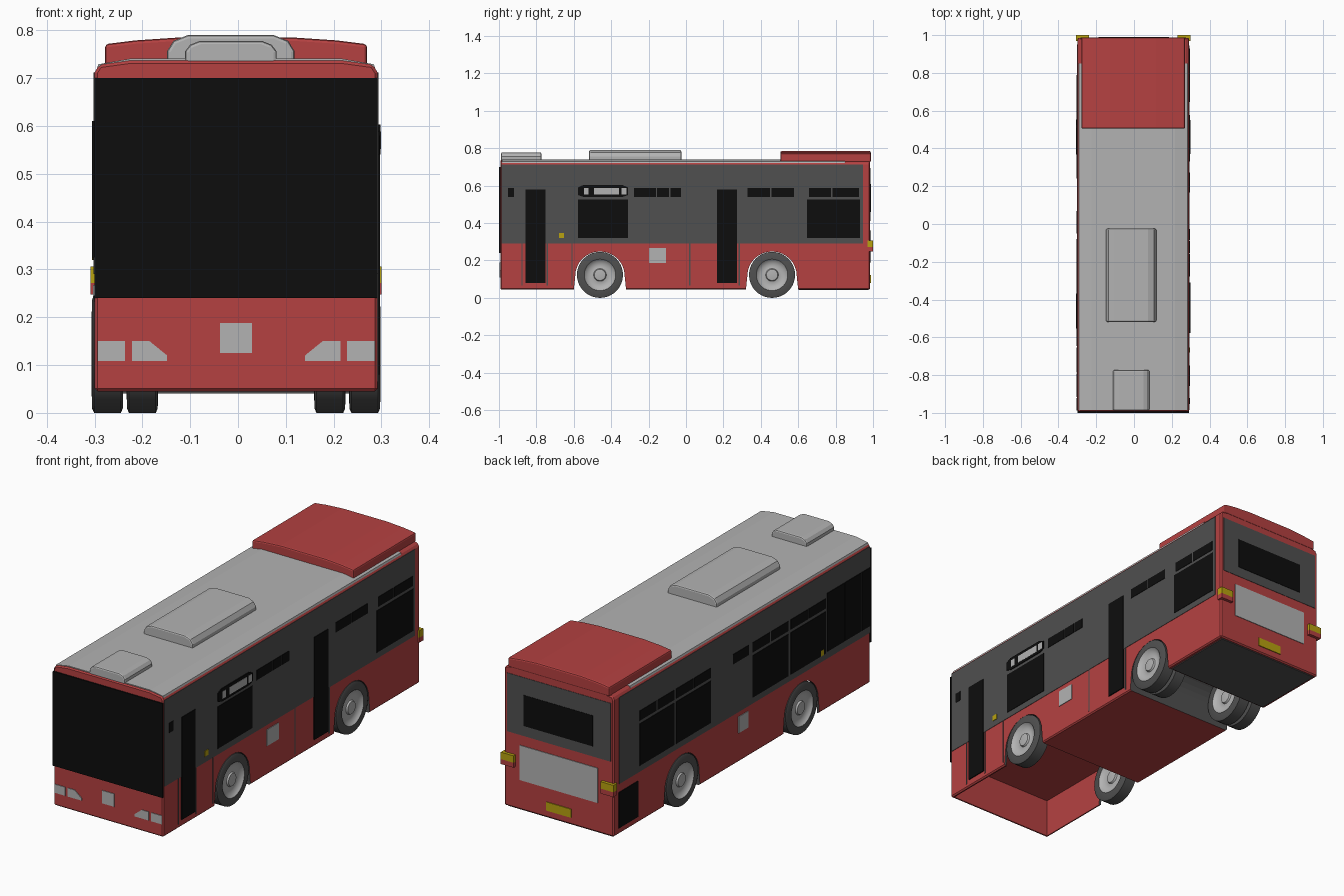
import bpy
import bmesh
from math import cos, sin, pi, radians
from mathutils import Matrix

if "Cube" in bpy.data.objects:
    bpy.data.objects.remove(bpy.data.objects["Cube"], do_unlink=True)

CENTRE = -0.004      # the body sits a touch off the middle
SIDE = 0.296         # half width of the body shell
FRONT, REAR = -0.993, 0.985


def material(name, *rgb):
    mat = bpy.data.materials.new(name)
    mat.use_nodes = True
    colour = (*rgb, 1)
    mat.diffuse_color = colour
    shader = mat.node_tree.nodes["Principled BSDF"]
    shader.inputs["Base Color"].default_value = colour
    shader.inputs["Roughness"].default_value = 0.6
    return mat


red = material("red paint", 0.46, 0.053, 0.053)
light = material("light grey", 0.45, 0.45, 0.45)
dark = material("dark grey", 0.08, 0.08, 0.08)
black = material("black glass", 0.004, 0.004, 0.004)
yellow = material("yellow", 0.48, 0.36, 0.005)


def make(name, bm, *mats, smooth=None):
    """Turn a bmesh into a named object."""
    bmesh.ops.recalc_face_normals(bm, faces=bm.faces)
    mesh = bpy.data.meshes.new(name)
    bm.to_mesh(mesh)
    bm.free()
    for mat in mats:
        mesh.materials.append(mat)
    if smooth:
        mesh.shade_smooth()
        mesh.set_sharp_from_angle(angle=radians(smooth))
    obj = bpy.data.objects.new(name, mesh)
    obj.location.x = CENTRE
    bpy.context.collection.objects.link(obj)
    return obj


def add_prism(bm, pts, lo, hi, axis, index=0):
    """Extrude a profile along x (points are y, z) or y (points are x, z)."""
    def place(p, d):
        return (d, p[0], p[1]) if axis == "x" else (p[0], d, p[1])
    a = [bm.verts.new(place(p, lo)) for p in pts]
    b = [bm.verts.new(place(p, hi)) for p in pts]
    faces = [bm.faces.new(a), bm.faces.new(b[::-1])]
    for i in range(len(pts)):
        j = (i + 1) % len(pts)
        faces.append(bm.faces.new((a[i], b[i], b[j], a[j])))
    for f in faces:
        f.material_index = index


def prism(name, pts, lo, hi, axis, *mats, index=0):
    bm = bmesh.new()
    add_prism(bm, pts, lo, hi, axis, index)
    return make(name, bm, *mats)


def rect(a, b, low, high):
    return [(a, low), (b, low), (b, high), (a, high)]


def plates(name, mat, rects, lo, hi, axis):
    """Several rectangular plates in one object."""
    bm = bmesh.new()
    for r in rects:
        add_prism(bm, rect(*r), lo, hi, axis)
    return make(name, bm, mat)


def side_plates(name, mat, rects, side, out):
    return plates(name, mat, rects, side * (SIDE - 0.002), side * (SIDE + out), "x")


def mirrored(half):
    """Close a right-hand half profile with its left-hand copy."""
    return half + [(-x, z) for x, z in reversed(half)]


def bevel(obj, width, segments=1):
    mod = obj.modifiers.new("bevel", "BEVEL")
    mod.width, mod.segments = width, segments
    mod.limit_method, mod.angle_limit = "ANGLE", radians(40)
    return obj


# Body shell with wheel tunnels and a hollow nose
shell = mirrored([(SIDE, 0.045), (SIDE, 0.712), (0.286, 0.728), (0.22, 0.737)])
body = bevel(prism("body", shell, FRONT, REAR, "y", red, dark), 0.006)
cutters = []
for axle in (-0.46, 0.46):
    arch = [(axle + 0.138, 0), (axle + 0.138, 0.06)]
    arch += [(axle + 0.132 * cos(t * pi / 16), 0.118 + 0.13 * sin(t * pi / 16))
             for t in range(17)]
    arch += [(axle - 0.138, 0.06), (axle - 0.138, 0)]
    cutters.append(prism("arch_cutter", arch, -0.4, 0.4, "x", red, dark, index=1))
cutters.append(prism("nose_cutter", rect(-0.98, -0.5, 0, 0.235),
                     -0.284, 0.284, "x", red, dark))
for cutter in cutters:
    cutter.hide_render = True
    mod = body.modifiers.new("cut", "BOOLEAN")
    mod.object, mod.operation, mod.solver = cutter, "DIFFERENCE", "EXACT"
bpy.context.view_layer.update()
graph = bpy.context.evaluated_depsgraph_get()
carved = bpy.data.meshes.new_from_object(body.evaluated_get(graph))
body.modifiers.clear()
body.data = carved
for cutter in cutters:
    bpy.data.objects.remove(cutter, do_unlink=True)

plates("rear_underbody", dark, [(-0.28, 0.28, 0.041, 0.047)], 0.605, 0.975, "y")

# Roof skin and the three roof units
roof = mirrored([(0.291, 0.72), (0.288, 0.729), (0.22, 0.741)])
prism("roof_skin", roof, -0.985, 0.85, "y", light)


def roof_unit(name, mat, half, lo, hi, shift=0):
    obj = bevel(prism(name, mirrored(half), lo, hi, "y", mat), 0.007, 2)
    obj.location.x += shift


roof_unit("rear_roof_unit", red,
          [(0.274, 0.725), (0.274, 0.771), (0.21, 0.779), (0.12, 0.785)], 0.505, 0.988)
roof_unit("middle_roof_unit", light,
          [(0.133, 0.73), (0.133, 0.757), (0.12, 0.778), (0.09, 0.79)],
          -0.518, -0.025, -0.011)
roof_unit("front_roof_unit", light,
          [(0.096, 0.73), (0.096, 0.756), (0.085, 0.77), (0.065, 0.778)],
          -0.988, -0.773, -0.011)

# Dark window bands on both sides and the back
for name, s in (("left", 1), ("right", -1)):
    side_plates(name + "_band", dark, [(-0.986, 0.945, 0.29, 0.712)], s, 0.002)
    side_plates(name + "_badge_plate", light,
                [(-0.198, -0.107, 0.187, 0.267) if s > 0
                 else (-0.05, 0.026, 0.187, 0.267)], s, 0.003)
    side_plates(name + "_marker", yellow,
                [(-0.68, -0.653, 0.32, 0.347) if s > 0
                 else (-0.63, -0.605, 0.32, 0.347)], s, 0.005)

PANE, VENT = (0.32, 0.525), (0.54, 0.588)

# Left side: doors, windows, vents, destination sign, panel seams
side_plates("left_doors", black, [(-0.857, -0.75, 0.08, 0.58),
                                  (0.166, 0.273, 0.08, 0.58)], 1, 0.005)
side_plates("left_windows", black, [(-0.578, -0.31, *PANE), (0.647, 0.93, *PANE)], 1, 0.004)
vents = [(-0.952, -0.92), (-0.278, -0.16), (-0.154, -0.09), (-0.084, -0.027),
         (0.33, 0.45), (0.456, 0.578), (0.658, 0.776), (0.784, 0.925)]
side_plates("left_vents", black, [(*v, *VENT) for v in vents], 1, 0.004)
side_plates("left_seams", dark,
            [(y - 0.003, y + 0.003, 0.065, 0.29) for y in (-0.877, -0.742, -0.61, 0.02, 0.285)],
            1, 0.002)
sign = [(-0.578, 0.55), (-0.55, 0.54), (-0.338, 0.54), (-0.31, 0.55),
        (-0.31, 0.59), (-0.338, 0.603), (-0.55, 0.603), (-0.578, 0.59)]
prism("sign_frame", sign, SIDE, SIDE + 0.006, "x", black)
side_plates("sign_display", light, [(-0.545, -0.52, 0.552, 0.588), (-0.492, -0.358, 0.552, 0.588),
                                    (-0.345, -0.318, 0.552, 0.588)], 1, 0.007)

# Right side: paired windows with vents above, cab glass, engine grille
bays = [(0.523, 0.79), (0.24, 0.508), (-0.357, -0.08), (-0.647, -0.375)]
side_plates("right_windows", black, [(*b, *PANE) for b in bays], -1, 0.004)
vents = [(-0.05, 0.07)]
for a, b in bays:
    mid = (a + b) / 2
    vents += [(a, mid - 0.004), (mid + 0.004, b)]
side_plates("right_vents", black, [(*v, *VENT) for v in vents], -1, 0.004)
side_plates("cab_glass", black, [(-0.785, -0.655, 0.325, 0.61), (-0.915, -0.791, 0.325, 0.61),
                                 (-0.987, -0.921, 0.325, 0.61)], -1, 0.005)
side_plates("engine_grille", black, [(0.8, 0.95, 0.075, 0.25)], -1, 0.003)

# Front: windscreen, centre plate, headlights
plates("windscreen", black, [(-SIDE, SIDE, 0.24, 0.7)], -1, FRONT + 0.002, "y")
plates("front_plate", light, [(-0.034, 0.033, 0.125, 0.188)], FRONT - 0.003, FRONT + 0.002, "y")
lamp = [(0.144, 0.108), (0.218, 0.108), (0.218, 0.15), (0.181, 0.15), (0.144, 0.12)]
bm = bmesh.new()
for s in (1, -1):
    for shape in (lamp, rect(0.232, 0.29, 0.108, 0.15)):
        add_prism(bm, [(s * x, z) for x, z in shape], FRONT - 0.003, FRONT + 0.002, "y")
make("headlights", bm, light)

# Back: band, window, panel, number plate, corner lamps
plates("rear_band", dark, [(-0.28, 0.28, 0.41, 0.695)], REAR - 0.002, REAR + 0.002, "y")
plates("rear_window", black, [(-0.185, 0.19, 0.46, 0.61)], REAR, REAR + 0.004, "y")
plates("rear_panel", light, [(-0.21, 0.21, 0.19, 0.36)], REAR - 0.002, REAR + 0.003, "y")
plates("rear_number_plate", yellow, [(-0.067, 0.067, 0.08, 0.122)],
       REAR - 0.002, REAR + 0.004, "y")
for mat, name, low, high in ((yellow, "rear_lamps", 0.272, 0.306),
                             (red, "rear_lamp_bases", 0.248, 0.272)):
    plates(name, mat, [(0.235, 0.304, low, high), (-0.304, -0.235, low, high)],
           REAR - 0.015, 1, "y")

# Wheels: lathed half profile (offset, radius) mirrored across the tyre
TYRE = [(0.028, 0.123), (0.032, 0.114), (0.033, 0.084)]
RIM = [(0.029, 0.08), (0.024, 0.074), (0.018, 0.062), (0.016, 0.045),
       (0.019, 0.034), (0.027, 0.03), (0.029, 0.014), (0.029, 0.0)]


def wheel(name, x, y):
    bm = bmesh.new()
    half = TYRE + RIM
    steps = 40
    for s in (1, -1):
        rings = [[bm.verts.new((s * o, r * cos(2 * pi * k / steps), r * sin(2 * pi * k / steps)))
                  for k in range(steps)] for o, r in half]
        for n in range(len(rings) - 1):
            for k in range(steps):
                j = (k + 1) % steps
                f = bm.faces.new((rings[n][k], rings[n][j], rings[n + 1][j], rings[n + 1][k]))
                f.material_index = int(n >= len(TYRE) - 1)
        if s == 1:
            outer = rings[0]
    for k in range(steps):
        j = (k + 1) % steps
        bm.faces.new((outer[k], outer[j], rings[0][j], rings[0][k]))
    bmesh.ops.remove_doubles(bm, verts=bm.verts, dist=0.0001)
    bmesh.ops.translate(bm, verts=bm.verts, vec=(x, y, 0.123))
    make(name, bm, dark, light, smooth=35)


for name, s in (("left", 1), ("right", -1)):
    wheel(name + "_front_wheel", s * 0.269, -0.46)
    wheel(name + "_rear_outer_wheel", s * 0.269, 0.46)
    wheel(name + "_rear_inner_wheel", s * 0.196, 0.46)
